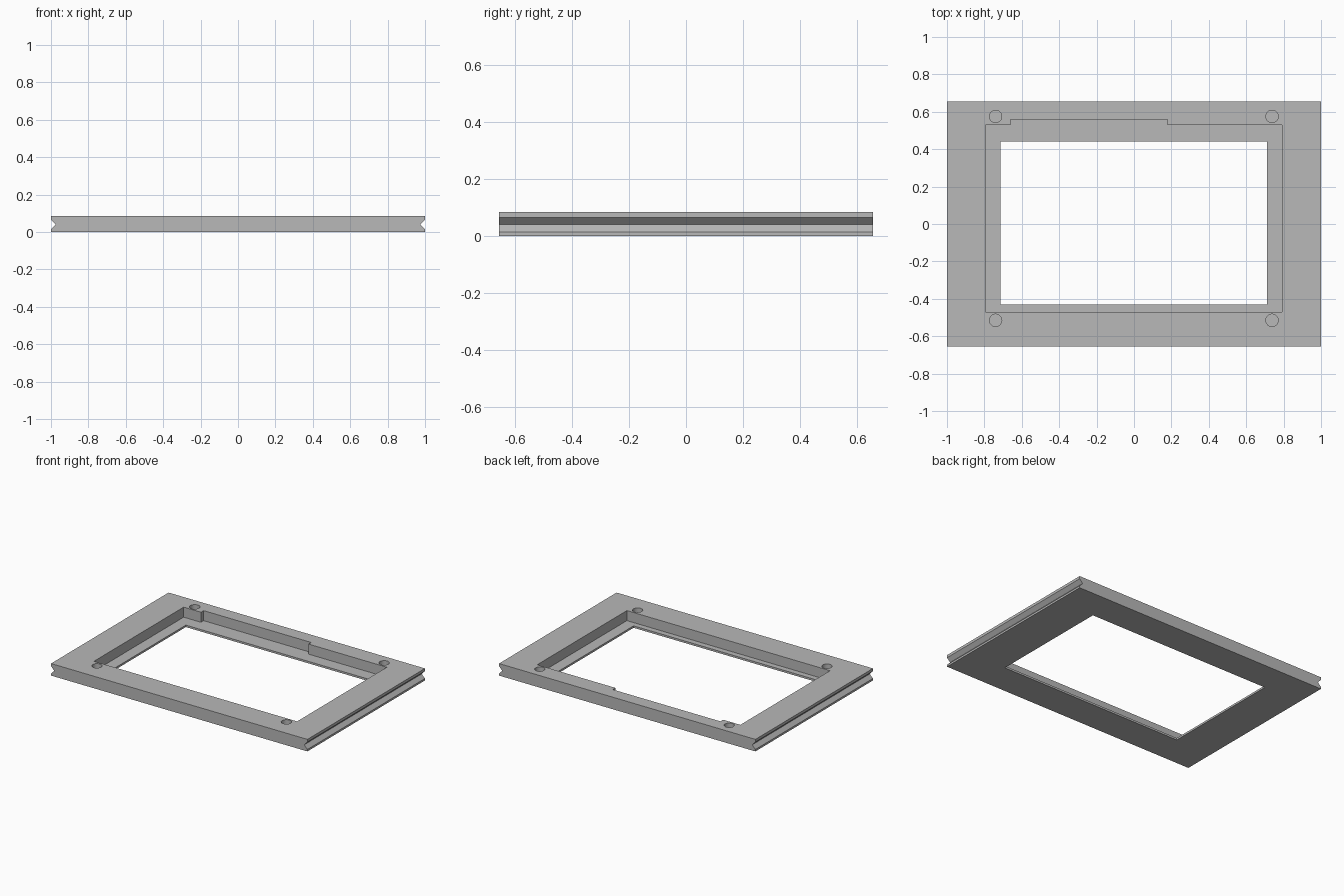
import bpy, bmesh
from mathutils import Matrix, Vector

cube = bpy.data.objects.get("Cube")
if cube:
    bpy.data.objects.remove(cube, do_unlink=True)

HALF_X, HALF_Y, HEIGHT = 1.0, 0.655, 0.085
LIP = 0.014                       # thickness of the lip around the window
GROOVE_LOW, GROOVE_MID, GROOVE_HIGH, GROOVE_DEPTH = 0.014, 0.04, 0.066, 0.025

grey = bpy.data.materials.new("plain_grey")
grey.use_nodes = True
colour = (0.48, 0.48, 0.48, 1)
grey.diffuse_color = colour
grey.node_tree.nodes["Principled BSDF"].inputs["Base Color"].default_value = colour


def make_object(name, bm):
    bmesh.ops.recalc_face_normals(bm, faces=bm.faces)
    mesh = bpy.data.meshes.new(name)
    bm.to_mesh(mesh)
    bm.free()
    mesh.materials.append(grey)
    obj = bpy.data.objects.new(name, mesh)
    bpy.context.collection.objects.link(obj)
    return obj


def box(name, x0, x1, y0, y1, z0, z1):
    bm = bmesh.new()
    centre = Vector((x0 + x1, y0 + y1, z0 + z1)) / 2
    size = Matrix.Diagonal((x1 - x0, y1 - y0, z1 - z0, 1))
    bmesh.ops.create_cube(bm, size=1, matrix=Matrix.Translation(centre) @ size)
    return make_object(name, bm)


def round_hole(name, x, y, radius, z0, z1):
    bm = bmesh.new()
    bmesh.ops.create_cone(bm, cap_ends=True, segments=32, radius1=radius, radius2=radius,
                          depth=z1 - z0, matrix=Matrix.Translation((x, y, (z0 + z1) / 2)))
    return make_object(name, bm)


# Plate with a V groove along each short side: mirrored profile, extruded in y
right_side = [(HALF_X, 0), (HALF_X, GROOVE_LOW), (HALF_X - GROOVE_DEPTH, GROOVE_MID),
              (HALF_X, GROOVE_HIGH), (HALF_X, HEIGHT)]
profile = right_side + [(-x, z) for x, z in reversed(right_side)]
bm = bmesh.new()
face = bm.faces.new([bm.verts.new((x, -HALF_Y, z)) for x, z in profile])
extruded = bmesh.ops.extrude_face_region(bm, geom=[face])["geom"]
bmesh.ops.translate(bm, vec=(0, 2 * HALF_Y, 0),
                    verts=[v for v in extruded if isinstance(v, bmesh.types.BMVert)])
frame = make_object("frame", bm)

# Cutters: stepped recess, side slot, window and four blind screw holes
ABOVE = HEIGHT + 0.1
cutters = [
    box("recess_cutter", -0.795, 0.79, -0.47, 0.53, LIP, ABOVE),
    box("slot_cutter", -0.66, 0.18, 0.5, 0.56, LIP, ABOVE),
    box("window_cutter", -0.715, 0.71, -0.43, 0.44, -0.1, ABOVE),
]
for x in (-0.74, 0.738):
    for y in (-0.515, 0.575):
        cutters.append(round_hole("screw_hole_cutter", x, y, 0.033, LIP, ABOVE))

for cutter in cutters:
    mod = frame.modifiers.new(cutter.name, 'BOOLEAN')
    mod.operation = 'DIFFERENCE'
    mod.solver = 'EXACT'
    mod.object = cutter

# Bake the cuts and drop the cutters
bpy.context.view_layer.update()
evaluated = frame.evaluated_get(bpy.context.evaluated_depsgraph_get())
baked = bpy.data.meshes.new_from_object(evaluated)
frame.modifiers.clear()
frame.data = baked
baked.name = "frame"
for cutter in cutters:
    bpy.data.objects.remove(cutter, do_unlink=True)

# Smooth hole walls, crisp edges elsewhere
bpy.ops.object.select_all(action='DESELECT')
frame.select_set(True)
bpy.context.view_layer.objects.active = frame
bpy.ops.object.shade_smooth_by_angle(angle=0.5)
